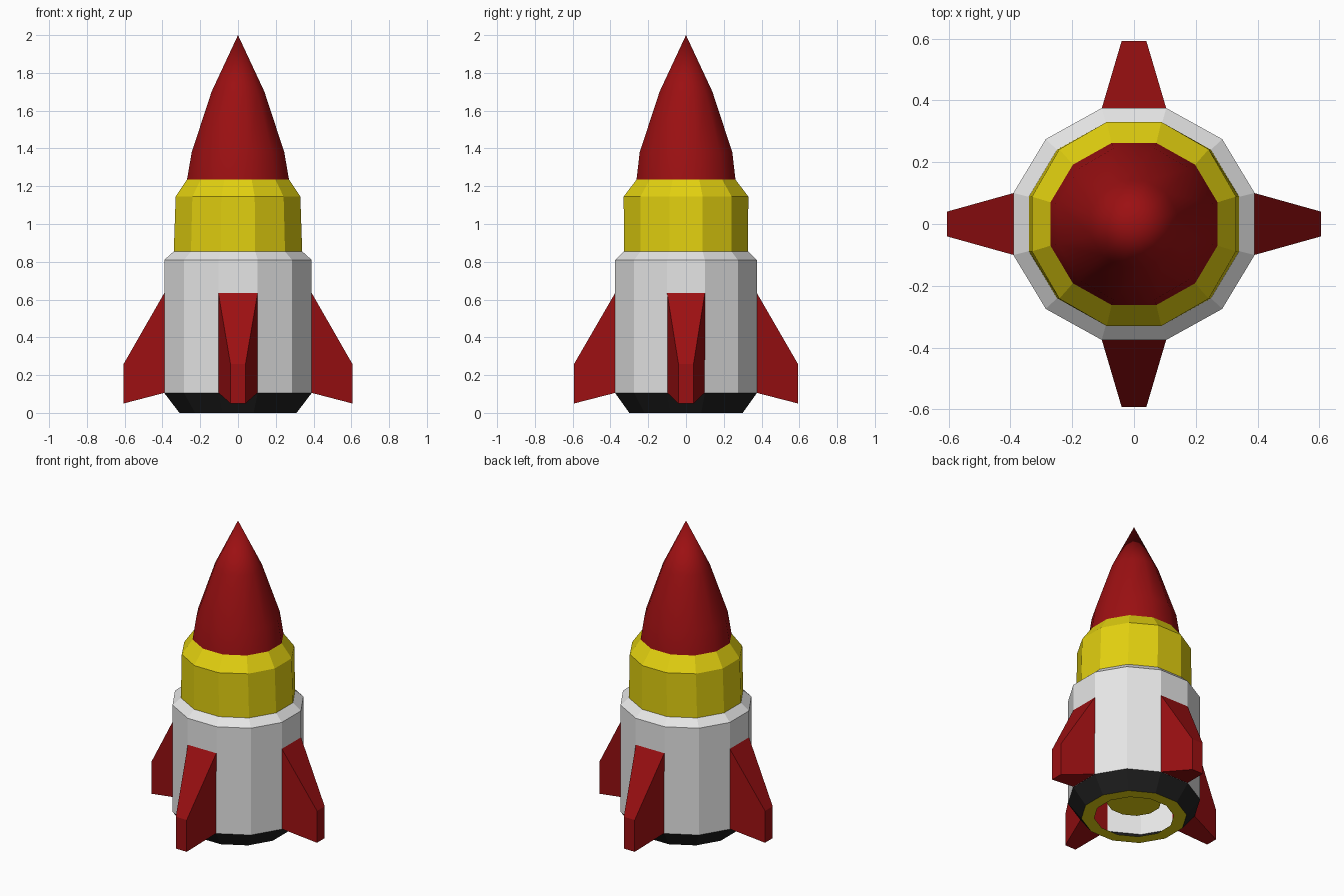
import bpy, bmesh, math
from mathutils import Matrix

cube = bpy.data.objects.get("Cube")
if cube:
    bpy.data.objects.remove(cube, do_unlink=True)

SIDES = 12
HALF = math.pi / SIDES


def material(name, rgb):
    m = bpy.data.materials.new(name)
    m.use_nodes = True
    m.diffuse_color = (*rgb, 1)
    bsdf = next(n for n in m.node_tree.nodes if n.type == "BSDF_PRINCIPLED")
    bsdf.inputs["Base Color"].default_value = (*rgb, 1)
    return m


red = material("deep red", (0.33, 0.005, 0.006))
yellow = material("yellow", (0.76, 0.63, 0.005))
white = material("white", (0.79, 0.79, 0.79))
black = material("black", (0.014, 0.014, 0.014))


def finish(name, bm, mats):
    mesh = bpy.data.meshes.new(name)
    bm.to_mesh(mesh)
    bm.free()
    for m in mats:
        mesh.materials.append(m)
    obj = bpy.data.objects.new(name, mesh)
    bpy.context.collection.objects.link(obj)
    return obj


def lathe(name, profile, mats, rule=lambda row: 0, cap=None):
    """Stack twelve-sided rings of (half width x, half width y, z), bottom to top."""
    bm = bmesh.new()
    rings = []
    for hx, hy, z in profile:
        if hx == 0:
            rings.append([bm.verts.new((0, 0, z))] * SIDES)
            continue
        angles = [HALF * (2 * i + 1) for i in range(SIDES)]
        k = 1 / math.cos(HALF)
        rings.append([bm.verts.new((hx * k * math.cos(a), hy * k * math.sin(a), z))
                      for a in angles])
    for row, (low, high) in enumerate(zip(rings, rings[1:])):
        for i in range(SIDES):
            j = (i + 1) % SIDES
            corners = list(dict.fromkeys((low[i], low[j], high[j], high[i])))
            bm.faces.new(corners).material_index = rule(row)
    if cap == "bottom":
        bm.faces.new(rings[0][::-1])
    elif cap == "top":
        bm.faces.new(rings[-1])
    return finish(name, bm, mats)


# Hollow lower hull: yellow exhaust ring, black skirt, white wall and shoulder
lathe("lower_hull",
      [(0.235, 0.226, 0), (0.31, 0.30, 0), (0.39, 0.375, 0.105),
       (0.39, 0.375, 0.81), (0.34, 0.328, 0.855)],
      [yellow, black, white], rule=lambda row: min(row, 2))

# Engine core inside the hull
lathe("engine_core", [(0.16, 0.155, 0.1), (0.16, 0.155, 0.855)], [yellow], cap="bottom")

# Upper stage with bevelled shoulder
lathe("upper_stage",
      [(0.34, 0.328, 0.853), (0.33, 0.33, 1.145), (0.27, 0.262, 1.235)],
      [yellow], cap="top")

# Smooth nose cone
nose = lathe("nose_cone",
             [(0.27, 0.262, 1.235), (0.245, 0.245, 1.38), (0.14, 0.14, 1.70), (0, 0, 2)],
             [red])
for poly in nose.data.polygons:
    poly.use_smooth = True


# Four tapered fins
def fin(name, angle, base, tip, base_half):
    bm = bmesh.new()
    inner = base - 0.004
    outline = [(inner, base_half, 0.107), (tip, 0.04, 0.05),
               (tip, 0.04, 0.26), (base, base_half, 0.635), (inner, base_half, 0.635)]
    sides = [[bm.verts.new((x, s * w, z)) for x, w, z in outline] for s in (-1, 1)]
    bm.faces.new(sides[0])
    bm.faces.new(sides[1][::-1])
    for i in range(len(outline)):
        j = (i + 1) % len(outline)
        bm.faces.new((sides[0][j], sides[0][i], sides[1][i], sides[1][j]))
    bmesh.ops.recalc_face_normals(bm, faces=bm.faces)
    bm.transform(Matrix.Rotation(angle, 4, "Z"))
    finish(name, bm, [red])


for i, side in enumerate(("left", "back", "right", "front")):
    size = (0.375, 0.592, 0.104) if i % 2 else (0.39, 0.605, 0.1)
    fin(side + "_fin", i * math.pi / 2, *size)
